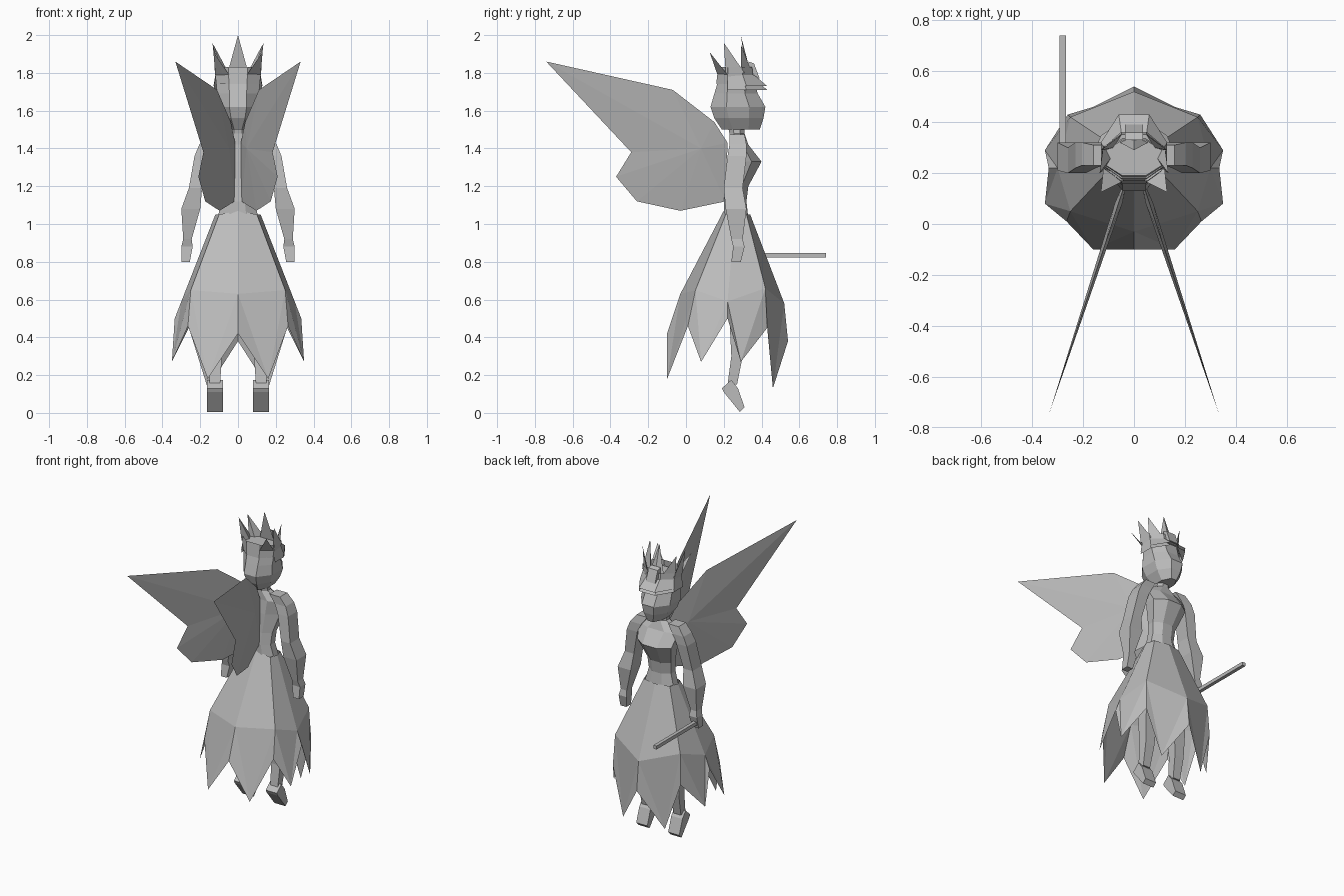
import bpy, bmesh
from math import cos, sin, pi

if "Cube" in bpy.data.objects:
    bpy.data.objects.remove(bpy.data.objects["Cube"])

grey = bpy.data.materials.new("plain grey")
grey.use_nodes = True
GREY = (0.5, 0.5, 0.5, 1)
grey.diffuse_color = GREY
grey.node_tree.nodes["Principled BSDF"].inputs["Base Color"].default_value = GREY


def finish(name, bm):
    """Turn a bmesh into a flat shaded object."""
    bmesh.ops.recalc_face_normals(bm, faces=bm.faces)
    mesh = bpy.data.meshes.new(name)
    bm.to_mesh(mesh)
    bm.free()
    mesh.materials.append(grey)
    obj = bpy.data.objects.new(name, mesh)
    bpy.context.scene.collection.objects.link(obj)
    return obj


def loft(name, sections, sides=8, cap=True, mirror=1):
    """Skin horizontal rings given as (z, x low, x high, y back, y front)."""
    bm = bmesh.new()
    rings = []
    stretch = 1 / cos(pi / sides)
    for z, x0, x1, y0, y1 in sections:
        ring = []
        for i in range(sides):
            a = 2 * pi * (i + 0.5) / sides
            x = (x0 + x1) / 2 + (x1 - x0) / 2 * cos(a) * stretch
            y = (y0 + y1) / 2 + (y1 - y0) / 2 * sin(a) * stretch
            ring.append(bm.verts.new((mirror * x, y, z)))
        rings.append(ring)
    for low, high in zip(rings, rings[1:]):
        for i in range(sides):
            j = (i + 1) % sides
            bm.faces.new((low[i], low[j], high[j], high[i]))
    if cap:
        bm.faces.new(rings[0])
        bm.faces.new(rings[-1])
    return finish(name, bm)


def extrude_profile(name, profile, x0, x1):
    """Extrude a (y, z) outline along x."""
    bm = bmesh.new()
    face = bm.faces.new([bm.verts.new((x0, y, z)) for y, z in profile])
    out = bmesh.ops.extrude_face_region(bm, geom=[face])["geom"]
    verts = [v for v in out if isinstance(v, bmesh.types.BMVert)]
    bmesh.ops.translate(bm, vec=(x1 - x0, 0, 0), verts=verts)
    return finish(name, bm)


# Petal skirt: half outlines run from the back to the front
waist = [(0, .2, 1.07), (.1, .21, 1.05), (.12, .26, 1.05), (.1, .32, 1.05), (0, .34, 1.05)]
hip = [(0, -.03, .63), (.25, .05, .65), (.3, .22, .59), (.25, .42, .66), (0, .52, .58)]
notch = [(0, -.1, .42), (.265, .01, .46), (.335, .22, .5), (.26, .43, .45), (0, .54, .38)]
tip = [(.16, -.1, .18), (.35, .08, .27), (.35, .29, .27), (.16, .46, .13)]
bm = bmesh.new()
for s in (1, -1):
    rows = [[bm.verts.new((s * x, y, z)) for x, y, z in row] for row in (waist, hip, notch, tip)]
    w, h, n, t = rows
    for i in range(4):
        bm.faces.new((w[i], w[i + 1], h[i + 1], h[i]))
        bm.faces.new((h[i], h[i + 1], t[i]))
        bm.faces.new((h[i], t[i], n[i]))
        bm.faces.new((h[i + 1], n[i + 1], t[i]))
bmesh.ops.remove_doubles(bm, verts=bm.verts, dist=0.001)
finish("skirt", bm)

# Torso and neck
loft("torso", [
    (1.03, -.11, .11, .2, .33),
    (1.12, -.085, .085, .2, .32),
    (1.2, -.09, .09, .21, .33),
    (1.33, -.13, .13, .22, .4),
    (1.42, -.15, .15, .23, .33),
    (1.48, -.05, .05, .23, .31),
    (1.53, -.045, .045, .22, .31)])

# Head: jaw, cheeks and brow
loft("head", [
    (1.5, -.05, .05, .19, .39),
    (1.56, -.09, .09, .15, .41),
    (1.62, -.11, .11, .13, .42),
    (1.69, -.11, .11, .15, .38),
    (1.79, -.12, .12, .18, .35)])

# Hair brim over the brow
bm = bmesh.new()
brim = [(.13, .22, .0), (.13, .32, .0), (.06, .43, .0)]
inner = [(.12, .22, .05), (.12, .3, .06), (.05, .36, .06)]
for dz in (0, -.02):
    for s in (1, -1):
        a = [bm.verts.new((s * x, y, 1.73 + z + dz)) for x, y, z in brim]
        b = [bm.verts.new((s * x, y, 1.73 + z + dz)) for x, y, z in inner]
        for i in range(2):
            bm.faces.new((a[i], a[i + 1], b[i + 1], b[i]))
        if s == 1:
            a0, b0 = a[2], b[2]
    bm.faces.new((a0, a[2], b[2], b0))
finish("hair_brim", bm)

# Crown band and its spikes
loft("crown_band", [
    (1.74, -.115, .115, .16, .36),
    (1.83, -.125, .125, .17, .35)], cap=False)
loft("crown_top", [
    (1.78, -.115, .115, .18, .34),
    (1.8, -.11, .11, .19, .33)])


def spike(name, corners, point):
    bm = bmesh.new()
    base = [bm.verts.new(c) for c in corners]
    top = bm.verts.new(point)
    bm.faces.new(base)
    for i in range(3):
        bm.faces.new((base[i], base[(i + 1) % 3], top))
    finish(name, bm)


spike("front_spike", [(-.055, .32, 1.8), (.055, .32, 1.8), (0, .35, 1.77)], (0, .29, 2))
for s, side in ((1, "left"), (-1, "right")):
    spike(side + "_side_spike",
          [(s * .12, .21, 1.8), (s * .12, .31, 1.8), (s * .09, .26, 1.79)],
          (s * .135, .2, 1.96))
    spike(side + "_back_spike",
          [(s * .04, .17, 1.78), (s * .12, .22, 1.79), (s * .07, .2, 1.77)],
          (s * .13, .125, 1.91))
    spike(side + "_front_spike",
          [(s * .05, .35, 1.8), (s * .12, .29, 1.8), (s * .08, .3, 1.79)],
          (s * .13, .29, 1.95))

# Front jewel of the crown
extrude_profile("crown_jewel", [(.33, 1.76), (.39, 1.77), (.36, 1.85), (.33, 1.86)], -.035, .035)

# Wing outline in side profile, splayed outwards towards the tip
outline = [(.22, 1.43), (.15, 1.54), (-.07, 1.71), (-.74, 1.86), (-.29, 1.38),
           (-.37, 1.25), (-.26, 1.12), (-.03, 1.07), (.21, 1.12)]
hub = (.08, 1.4)
splay = 0.33


def wing(name, s):
    bm = bmesh.new()
    flat = lambda y, z, t=0: bm.verts.new((s * (.015 + (.22 - y) * splay + t), y, z))
    rim = [flat(y, z) for y, z in outline]
    for t in (.015, -.015):
        mid = flat(*hub, t)
        for i, v in enumerate(rim):
            bm.faces.new((v, rim[(i + 1) % len(rim)], mid))
    finish(name, bm)


arm = [
    (1.475, .08, .16, .23, .31),
    (1.42, .12, .205, .23, .32),
    (1.36, .15, .23, .22, .32),
    (1.19, .19, .26, .2, .3),
    (1.08, .2, .3, .21, .32),
    (.92, .245, .29, .24, .3),
    (.88, .24, .3, .25, .31),
    (.8, .255, .3, .24, .29)]
leg = [
    (.95, .02, .13, .2, .33),
    (.5, .07, .16, .23, .31),
    (.3, .085, .155, .24, .3),
    (.15, .095, .15, .22, .27)]
shoe = [(.19, .13), (.24, .175), (.275, .13), (.31, .03), (.285, .005), (.2, .11)]

for s, side in ((1, "left"), (-1, "right")):
    wing(side + "_wing", s)
    loft(side + "_arm", arm, sides=4, mirror=s)
    loft(side + "_leg", leg, sides=4, mirror=s)
    extrude_profile(side + "_shoe", shoe, s * .08, s * .165)

# Wand held in the right hand
bpy.ops.mesh.primitive_cube_add(size=1, location=(-.28, .505, .835))
wand = bpy.context.object
wand.name = "wand"
wand.scale = (.024, .47, .024)
wand.data.materials.append(grey)
